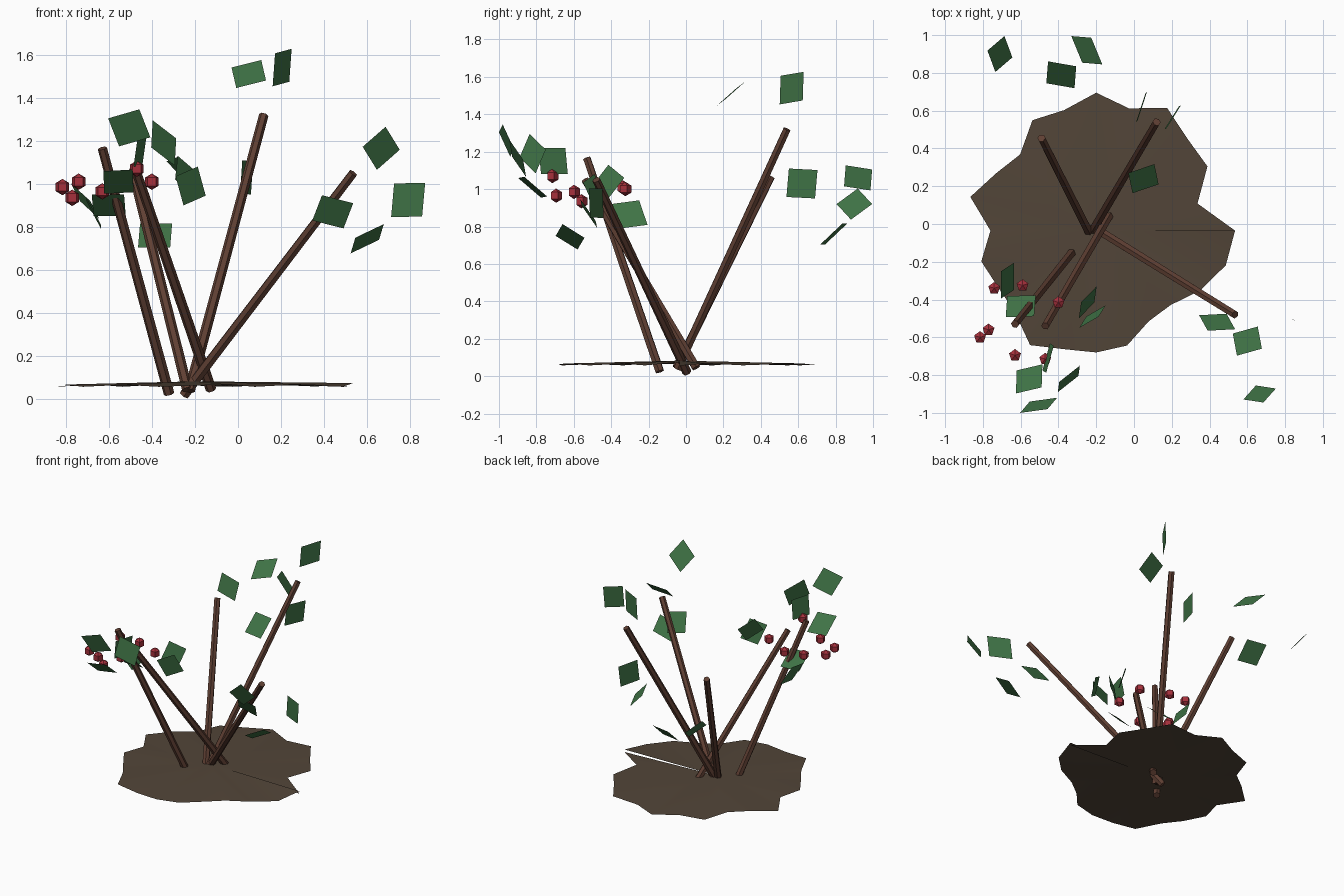
import bpy, bmesh
from math import sin, cos, radians
from mathutils import Vector, Matrix


def material(name, rgb):
    m = bpy.data.materials.new(name)
    m.diffuse_color = (*rgb, 1)
    return m


SOIL = material("soil_brown", (0.085, 0.06, 0.04))
BARK = material("bark_brown", (0.115, 0.05, 0.033))
GREEN = material("leaf_green", (0.05, 0.17, 0.06))
RED = material("berry_red", (0.38, 0.03, 0.045))


def finish(name, bm, mat):
    me = bpy.data.meshes.new(name)
    bm.to_mesh(me)
    bm.free()
    me.materials.append(mat)
    ob = bpy.data.objects.new(name, me)
    bpy.context.collection.objects.link(ob)
    return ob


# ground patch: ragged fan, 15 degrees per step, left open at the seam
def ground_patch():
    radii = [.735, .555, .68, .685, .75, .67, .73, .66, .675, .57, .61, .69, .56,
             .63, .60, .61, .70, .65, .645, .63, .555, .557, .635, .71, .735]
    bm = bmesh.new()
    mid = bm.verts.new((-.2, -.035, .083))
    rim = []
    for i, r in enumerate(radii):
        a = radians(15 * i)
        z = .063 + .006 * sin(i * 2.1)
        z = {0: .056, 24: .075}.get(i, z)
        rim.append(bm.verts.new((-.2 + r * cos(a), -.035 + r * sin(a), z)))
    for a, b in zip(rim, rim[1:]):
        bm.faces.new((mid, a, b))
    ob = finish("ground_patch", bm, SOIL)
    for p in ob.data.polygons:
        p.use_smooth = True


# stem: six-sided, slightly tapered
def stem(name, base, top):
    base, top = Vector(base), Vector(top)
    d = top - base
    bm = bmesh.new()
    rot = d.to_track_quat('Z', 'Y').to_matrix().to_4x4()
    bmesh.ops.create_cone(bm, cap_ends=True, segments=6, radius1=.025, radius2=.022,
                          depth=d.length, matrix=Matrix.Translation((base + top) / 2) @ rot)
    finish(name, bm, BARK)


# leaves: one square each, from its centre and two half diagonals
def leaves(name, items):
    bm = bmesh.new()
    for c, p, q in items:
        c, p, q = Vector(c), Vector(p), Vector(q)
        if p.cross(q).z < 0:
            q = -q
        bm.faces.new([bm.verts.new(v) for v in (c + p, c + q, c - p, c - q)])
    finish(name, bm, GREEN)


ground_patch()

stem("left_front_stem", (-.32, -.14, .025), (-.63, -.53, 1.165))
stem("middle_front_stem", (-.125, .055, .045), (-.47, -.54, 1.05))
stem("left_back_stem", (-.235, -.05, .045), (-.49, .455, 1.065))
stem("tall_back_stem", (-.225, -.045, .04), (.12, .54, 1.32))
stem("right_stem", (-.25, .005, .02), (.535, -.48, 1.05))

leaves("tall_back_leaves", [
    ((.05, .24, 1.51), (-.08, .03, .03), (.058, .077, .065)),
    ((.205, .565, 1.54), (-.033, -.059, .066), (.044, .064, .087)),
    ((.04, .62, 1.03), (-.02, -.07, .08), (.03, .083, .072)),
])
leaves("right_leaves", [
    ((.665, -.9, 1.165), (-.086, -.029, .007), (.02, -.045, .1)),
    ((.79, -.48, .925), (-.065, .033, .077), (.079, -.04, .079)),
    ((.44, -.52, .87), (-.05, -.045, .077), (.095, -.037, .04)),
    ((.6, -.62, .745), (-.055, -.077, .005), (.077, -.04, .068)),
])
leaves("left_back_leaves", [
    ((-.71, .9, .92), (-.066, .018, .083), (.024, .095, 0)),
    ((-.385, .79, .76), (-.07, .071, .055), (.079, .045, .055)),
    ((-.25, .92, 1.06), (-.082, .075, .045), (-.024, -.066, .067)),
])
leaves("middle_front_leaves", [
    ((-.505, -.96, 1.26), (-.098, -.04, .044), (.047, -.02, .086)),
    ((-.345, -.82, 1.19), (-.051, -.016, .105), (.058, .07, .021)),
    ((-.455, -.71, 1.15), (-.01, -.078, .07), (.03, .065, .07)),
    ((-.555, -.82, 1.01), (-.07, -.077, .049), (.066, -.045, .056)),
])
leaves("left_front_leaves", [
    ((-.6, -.435, .9), (-.071, .053, -.05), (.079, .058, -.05)),
    ((-.67, -.3, .865), (-.034, -.094, .056), (-.034, .05, .075)),
    ((-.245, -.415, 1.04), (.047, .085, .02), (-.035, 0, .09)),
    ((-.22, -.49, .99), (-.07, -.06, .045), (.033, 0, .09)),
])

# berries: coarse five-sided balls
bm = bmesh.new()
for p in [(-.74, -.34, 1.01), (-.59, -.325, 1.0), (-.4, -.415, 1.01), (-.77, -.56, .935),
          (-.815, -.6, .985), (-.63, -.695, .965), (-.47, -.715, 1.07)]:
    bmesh.ops.create_uvsphere(bm, u_segments=5, v_segments=3, radius=.038,
                              matrix=Matrix.Translation(p))
finish("berries", bm, RED)
